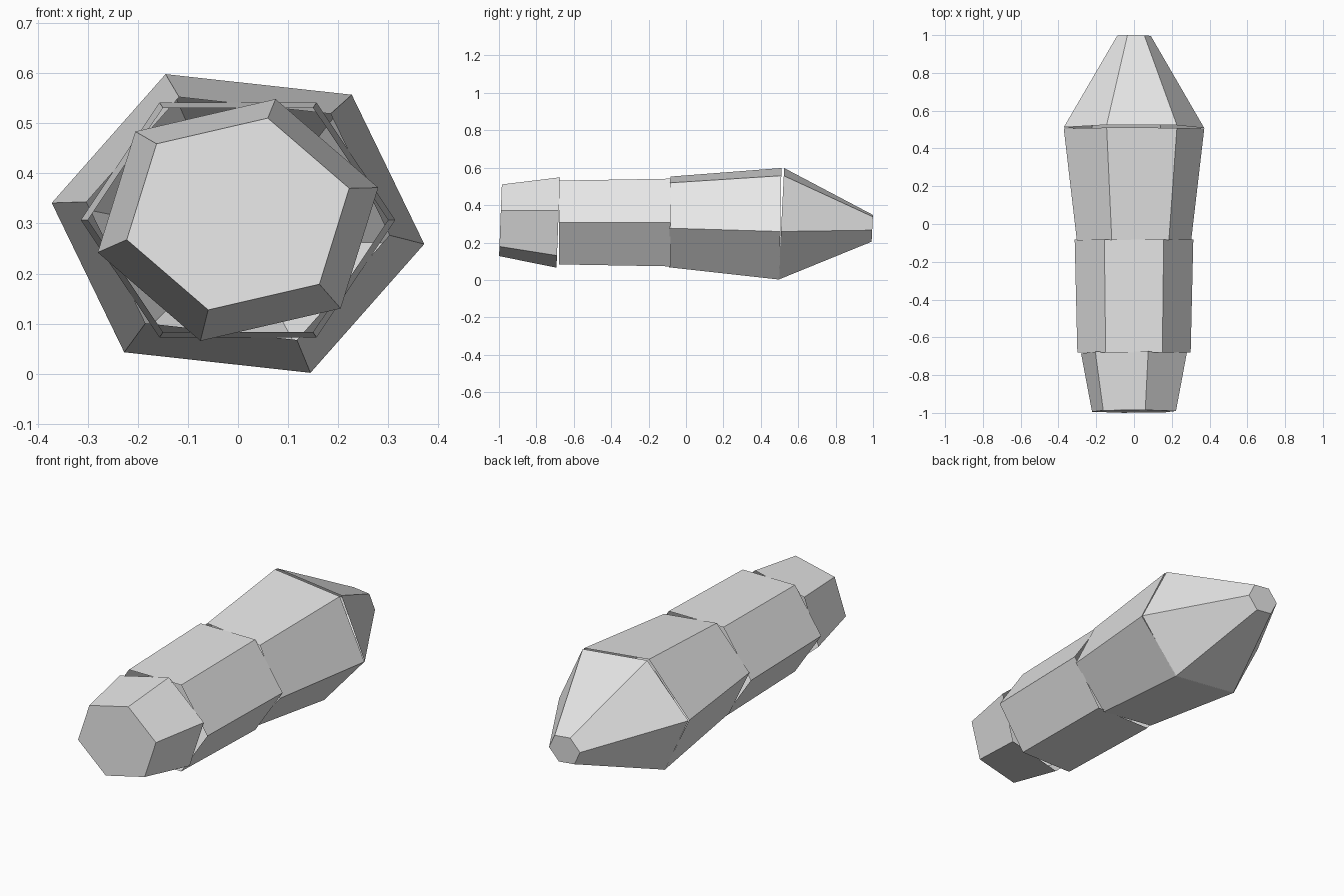
import bpy
import bmesh
from math import cos, sin, radians

cube = bpy.data.objects.get("Cube")
if cube:
    bpy.data.objects.remove(cube, do_unlink=True)

# Single plain grey for the whole body
grey = bpy.data.materials.new("light_grey")
grey.use_nodes = True
color = (0.8, 0.8, 0.8, 1)
grey.diffuse_color = color
grey.node_tree.nodes["Principled BSDF"].inputs["Base Color"].default_value = color

SQUASH = 0.862  # height of each hexagon relative to its width


def ring(bm, y, z, radius, turn, lean):
    """Squashed hexagon across the y axis, leaning back towards the top."""
    verts = []
    for i in range(6):
        a = radians(turn + 60 * i)
        dz = radius * SQUASH * sin(a)
        verts.append(bm.verts.new((radius * cos(a), y + lean * dz, z + dz)))
    return verts


def segment(name, front, back, turn, lean, cap_front=False, cap_back=False):
    """Tapered hexagonal sleeve; front and back are (y, z, radius)."""
    bm = bmesh.new()
    a = ring(bm, *front, turn, lean)
    b = ring(bm, *back, turn, lean)
    for i in range(6):
        j = (i + 1) % 6
        bm.faces.new((a[i], a[j], b[j], b[i]))
    if cap_front:
        bm.faces.new(a[::-1])
    if cap_back:
        bm.faces.new(b)
    # Orient the sides outwards
    bm.normal_update()
    axis_z = (front[1] + back[1]) / 2
    for f in bm.faces:
        c = f.calc_center_median()
        if abs(f.normal.y) > 0.95:
            outward = f.normal.y * c.y
        else:
            outward = f.normal.x * c.x + f.normal.z * (c.z - axis_z)
        if outward < 0:
            f.normal_flip()
    mesh = bpy.data.meshes.new(name)
    bm.to_mesh(mesh)
    bm.free()
    mesh.materials.append(grey)
    obj = bpy.data.objects.new(name, mesh)
    bpy.context.collection.objects.link(obj)


# Four loosely stacked sleeves from the blunt front to the tapered tip
segment("front_segment", (-0.992, 0.319, 0.23), (-0.683, 0.307, 0.29),
        15, 0.039, cap_front=True)
segment("middle_segment", (-0.68, 0.307, 0.30), (-0.083, 0.307, 0.314), 0, 0)
segment("rear_segment", (-0.088, 0.31, 0.305), (0.505, 0.30, 0.375), -7.3, 0.017)
segment("tapered_tip", (0.51, 0.30, 0.375), (0.996, 0.276, 0.09),
        -7.3, 0.05, cap_back=True)
